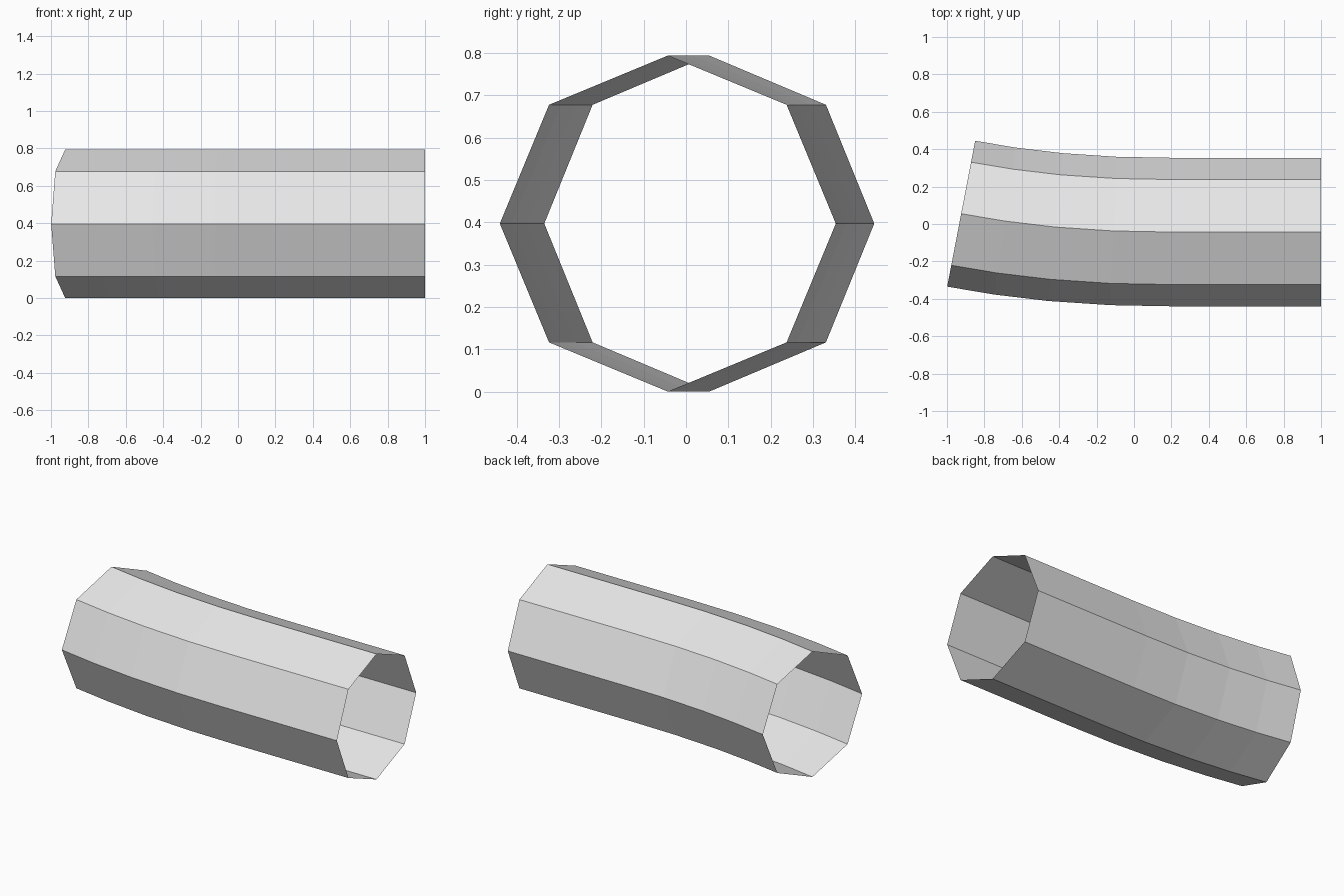
import bpy
import bmesh
import math

if "Cube" in bpy.data.objects:
    bpy.data.objects.remove(bpy.data.objects["Cube"], do_unlink=True)

RADIUS = 0.397
SIDES = 8
BEND_START = 0.2
BEND_LENGTH = 1.124
BEND_RISE = 0.098
BEND_POWER = 2.2
RING_X = (1.0, 0.2, -0.11, -0.42, -0.69, -0.924)


def centre_line(x):
    """Return the y position and turning angle of the tube's axis at x."""
    t = max(0.0, (BEND_START - x) / BEND_LENGTH)
    y = -0.043 + BEND_RISE * t ** BEND_POWER
    slope = BEND_POWER * BEND_RISE / BEND_LENGTH * t ** (BEND_POWER - 1)
    return y, math.atan(slope)


# One grey material
grey = bpy.data.materials.new("light grey")
colour = (0.8, 0.8, 0.8, 1.0)
grey.diffuse_color = colour
grey.use_nodes = True
grey.node_tree.nodes["Principled BSDF"].inputs["Base Color"].default_value = colour

# Octagonal rings, each square to the bending axis
bm = bmesh.new()
rings = []
for x in RING_X:
    y, turn = centre_line(x)
    ring = []
    for i in range(SIDES):
        a = 2 * math.pi * i / SIDES
        side = RADIUS * math.cos(a)
        ring.append(bm.verts.new((x + side * math.sin(turn),
                                  y + side * math.cos(turn),
                                  RADIUS + RADIUS * math.sin(a))))
    rings.append(ring)

# Thin wall between neighbouring rings, open at both ends
for r0, r1 in zip(rings, rings[1:]):
    for i in range(SIDES):
        j = (i + 1) % SIDES
        bm.faces.new((r0[i], r0[j], r1[j], r1[i]))

mesh = bpy.data.meshes.new("curved_tube")
bm.to_mesh(mesh)
bm.free()
mesh.materials.append(grey)
tube = bpy.data.objects.new("curved_tube", mesh)
bpy.context.collection.objects.link(tube)
